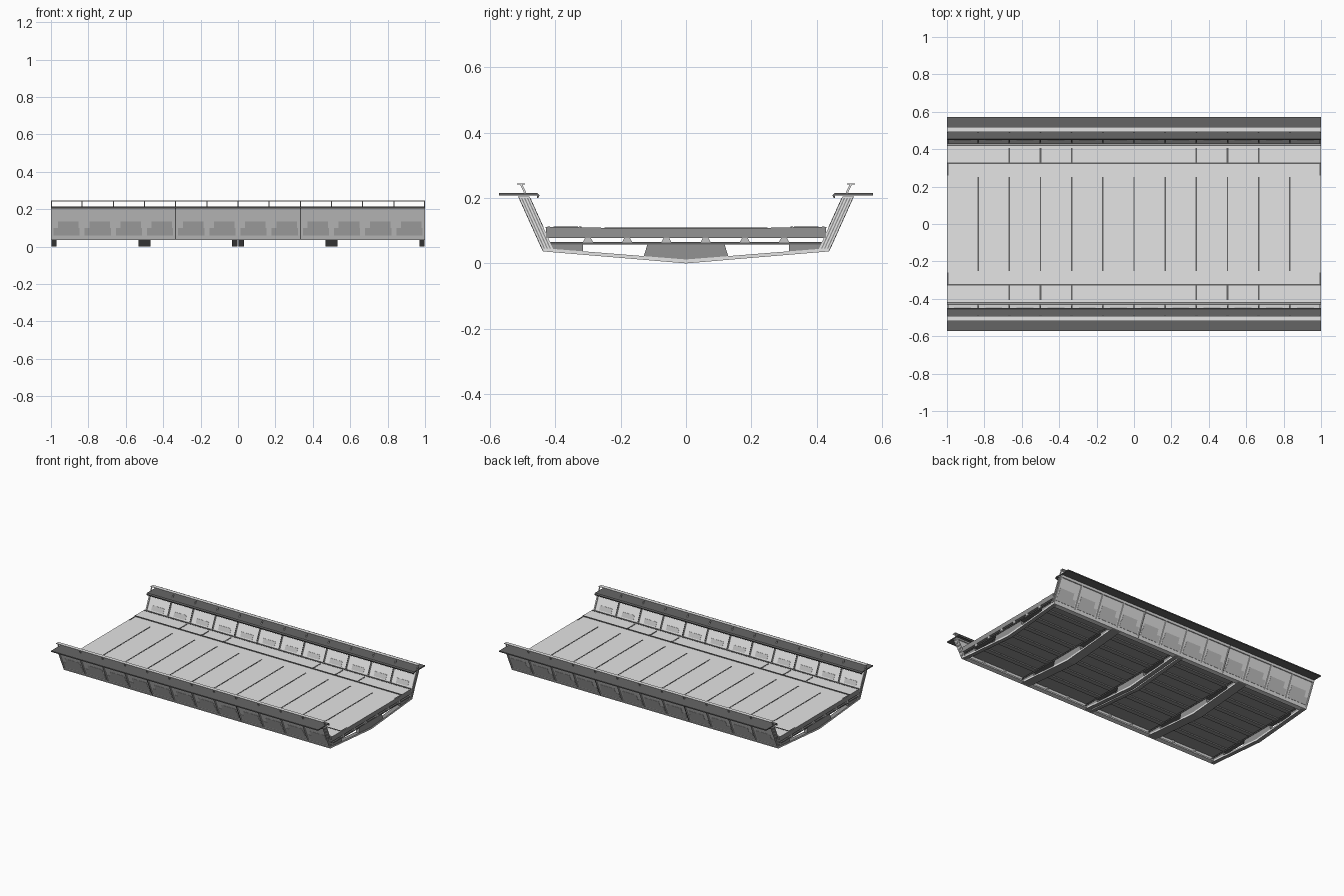
import bpy, bmesh

if "Cube" in bpy.data.objects:
    bpy.data.objects.remove(bpy.data.objects["Cube"])


def material(name, v):
    m = bpy.data.materials.new(name)
    m.diffuse_color = (v, v, v, 1)
    m.use_nodes = True
    m.node_tree.nodes["Principled BSDF"].inputs["Base Color"].default_value = m.diffuse_color
    return m


LIGHT = material("light_grey", 0.78)
PANEL = material("panel_grey", 0.55)
MID = material("mid_grey", 0.29)
DARK = material("dark_grey", 0.13)


def prisms(name, profiles, spans, mat, mirror=False):
    """Extrude (y, z) profiles along each x span, optionally mirrored in y."""
    bm = bmesh.new()
    for prof in profiles:
        for sign in ((1, -1) if mirror else (1,)):
            for x0, x1 in spans:
                a = [bm.verts.new((x0, sign * y, z)) for y, z in prof]
                b = [bm.verts.new((x1, sign * y, z)) for y, z in prof]
                n = len(prof)
                bm.faces.new(a)
                bm.faces.new(b[::-1])
                for i in range(n):
                    j = (i + 1) % n
                    bm.faces.new((a[i], b[i], b[j], a[j]))
    bmesh.ops.recalc_face_normals(bm, faces=bm.faces)
    me = bpy.data.meshes.new(name)
    bm.to_mesh(me)
    bm.free()
    ob = bpy.data.objects.new(name, me)
    bpy.context.collection.objects.link(ob)
    me.materials.append(mat)
    return ob


def paint(ob, mat, rule):
    """Give a second colour to the faces that match the rule."""
    ob.data.materials.append(mat)
    for f in ob.data.polygons:
        if rule(f):
            f.material_index = 1


def is_end(f):
    return abs(f.normal.x) > 0.9


def rect(y0, y1, z0, z1):
    return [(y0, z0), (y1, z0), (y1, z1), (y0, z1)]


def slope(o0, o1, z0, z1):
    """Slice of the leaning wall between two offsets from its inner face."""
    def y(z, o):
        return 0.405 + (z - 0.04) * 0.45 + o
    return [(y(z0, o0), z0), (y(z0, o1), z0), (y(z1, o1), z1), (y(z1, o0), z1)]


def around(xs, w):
    return [(x - w / 2, x + w / 2) for x in xs]


FULL = [(-1, 1)]
INNER = [(-0.9985, 0.9985)]
TIPS = [(-1, -0.9985), (0.9985, 1)]
BAY = 1 / 6
joints = [i * BAY for i in range(-5, 6)]
ends = [-0.9945, 0.9945]

# Deck slab: mid-grey with a pale running surface
deck = prisms("deck_slab", [rect(-0.428, 0.428, 0.078, 0.108)], FULL, MID)
paint(deck, LIGHT, lambda f: f.normal.z > 0.5)

# Raised side strips and dark joint lines on the deck
walkway = prisms("side_walkway", [rect(0.325, 0.43, 0.108, 0.111)], FULL, LIGHT, True)
paint(walkway, MID, is_end)
prisms("deck_joint", [rect(-0.25, 0.25, 0.108, 0.1095)], around(joints, 0.007), DARK)
prisms("walkway_edge", [rect(0.320, 0.328, 0.108, 0.1125)], FULL, DARK, True)
prisms("walkway_end_line", [rect(0.26, 0.325, 0.108, 0.1095)],
       around([-0.994, 0.994], 0.006), DARK, True)
prisms("walkway_joint", [rect(0.33, 0.405, 0.111, 0.1125)],
       around([s * i * BAY for s in (-1, 1) for i in (2, 3, 4)], 0.009), DARK, True)
prisms("walkway_gutter", [rect(0.416, 0.424, 0.111, 0.1125)], FULL, DARK, True)

# Longitudinal ribs beneath the deck
ribs = [[(c - 0.016, 0.064), (c + 0.016, 0.064), (c + 0.008, 0.079), (c - 0.008, 0.079)]
        for c in (-0.3, -0.18, -0.06, 0.06, 0.18, 0.3)]
rib = prisms("deck_rib", ribs, FULL, MID)
paint(rib, PANEL, is_end)

# Crossbeams: shallow V bottom chord, top flange and open web
wide = around([-0.5, 0.5], 0.065)
narrow = around([-0.984, -0.018, 0.018, 0.984], 0.028)
beams = wide + narrow
web = [(x0 + 0.003, x1 - 0.003) for x0, x1 in beams]
chord = prisms("crossbeam_chord", [[(-0.43, 0.036), (0, 0), (0.43, 0.036),
                                    (0.43, 0.046), (0, 0.012), (-0.43, 0.046)]], beams, MID)
paint(chord, LIGHT, is_end)
prisms("crossbeam_flange", [rect(-0.425, 0.425, 0.057, 0.065)], beams, DARK)
prisms("crossbeam_centre_web", [[(-0.13, 0.02), (0, 0.01), (0.13, 0.02),
                                 (0.118, 0.058), (-0.118, 0.058)]], web, MID)
prisms("crossbeam_end_web", [[(0.315, 0.035), (0.415, 0.042), (0.425, 0.06),
                              (0.315, 0.06)]], web, MID, True)

# Leaning side walls: plate, chords and stiffeners
prisms("wall_plate", [slope(0.008, 0.027, 0.04, 0.2)], INNER, LIGHT, True)
prisms("wall_bottom_chord", [slope(0, 0.034, 0.036, 0.05)], INNER, LIGHT, True)
prisms("wall_top_chord", [slope(0, 0.034, 0.192, 0.205)], INNER, LIGHT, True)
prisms("wall_stiffener", [slope(0, 0.034, 0.045, 0.2)],
       around(joints + ends, 0.008), LIGHT, True)
prisms("wall_end_strip", [slope(0.006, 0.010, 0.045, 0.2), slope(0.015, 0.019, 0.045, 0.2),
                          slope(0.024, 0.028, 0.045, 0.2)], TIPS, MID, True)
prisms("wall_inner_joint", [slope(-0.001, 0.001, 0.11, 0.2)],
       around(joints, 0.005), DARK, True)
prisms("wall_outer_joint", [slope(0.033, 0.035, 0.04, 0.205)],
       around([-2 * BAY, 2 * BAY], 0.005), DARK, True)

# Slightly darker stepped panels in each bay, outside and inside
bays = [(i + 0.5) * BAY for i in range(-6, 6)]
prisms("wall_outer_panel", [slope(0.026, 0.0285, 0.06, 0.1)],
       around(bays, 0.14), PANEL, True)
prisms("wall_outer_panel_step", [slope(0.026, 0.0285, 0.1, 0.135)],
       around([x + 0.01 for x in bays], 0.11), PANEL, True)
prisms("wall_inner_panel", [slope(0.0065, 0.009, 0.112, 0.14)],
       around(bays, 0.09), PANEL, True)

# Wide ledge on the wall top with a curled inner lip
prisms("top_ledge", [[(0.572, 0.208), (0.572, 0.215), (0.455, 0.215), (0.448, 0.209),
                      (0.452, 0.2), (0.457, 0.2), (0.455, 0.208)]], FULL, DARK, True)

# Low rail on short posts
prisms("rail_post", [[(0.488, 0.214), (0.495, 0.214), (0.508, 0.242), (0.501, 0.242)]],
       around(joints + [-0.9975, 0.9975], 0.005), LIGHT, True)
prisms("rail_top", [rect(0.493, 0.518, 0.2415, 0.245)], FULL, LIGHT, True)
